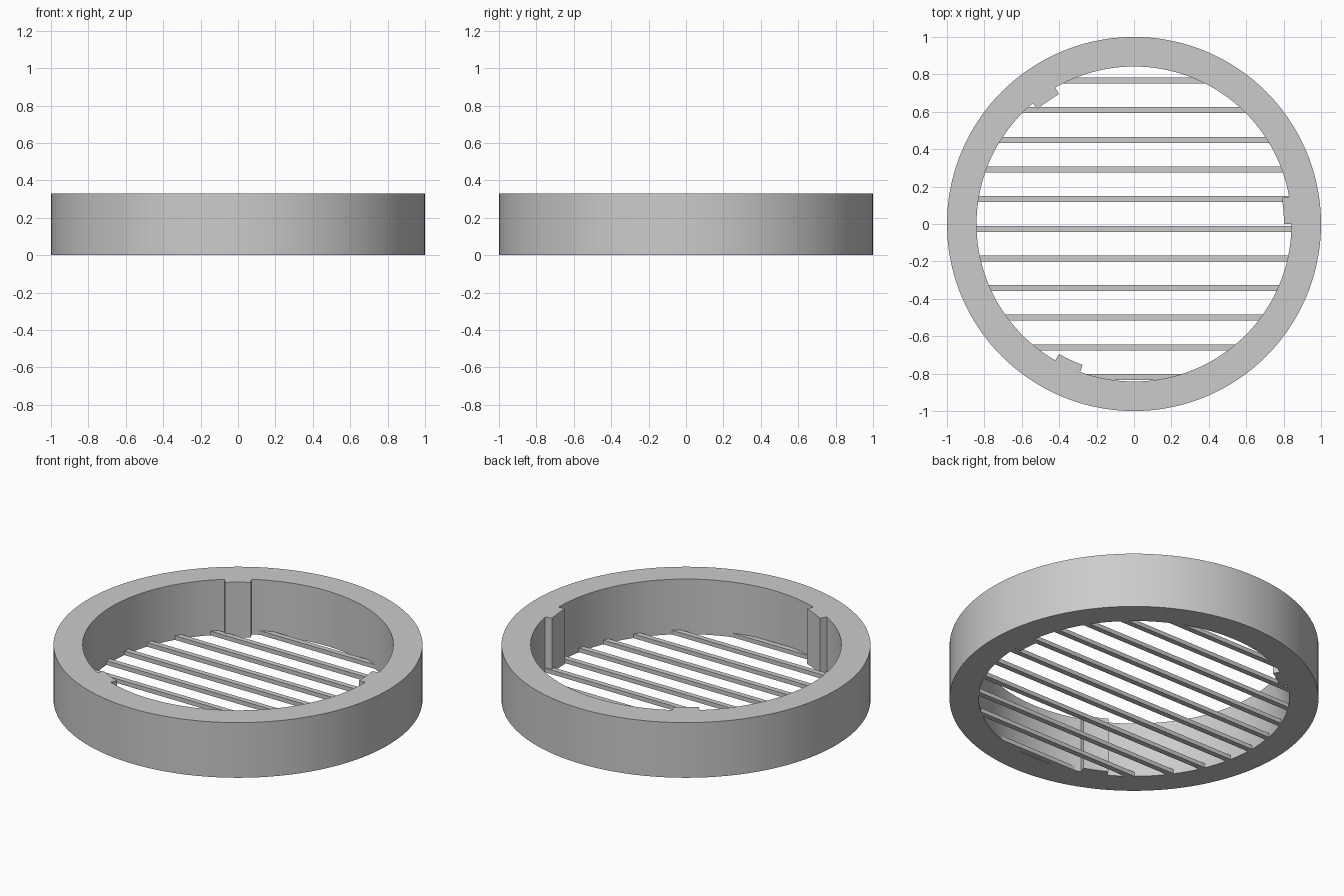
import bpy, bmesh
from math import sin, cos, radians, sqrt

cube = bpy.data.objects.get("Cube")
if cube:
    bpy.data.objects.remove(cube, do_unlink=True)

HEIGHT = 0.33
OUTER, INNER, TAB = 1.0, 0.842, 0.802
SEGMENTS = 144
STEP = 360 / SEGMENTS
TAB_SPAN = 10                      # degrees covered by each tab
BAR_COUNT, BAR_GAP, BAR_WIDTH, BAR_HEIGHT = 11, 0.1585, 0.032, 0.025

grey = bpy.data.materials.new("light grey")
grey.use_nodes = True
colour = (0.6, 0.6, 0.6, 1)
grey.diffuse_color = colour
grey.node_tree.nodes["Principled BSDF"].inputs["Base Color"].default_value = colour


def extruded(name, cells, height):
    """Raise a set of flat outlines at z = 0 into one closed solid."""
    bm = bmesh.new()
    for cell in cells:
        bm.faces.new([bm.verts.new((x, y, 0)) for x, y in cell])
    bmesh.ops.remove_doubles(bm, verts=bm.verts, dist=0.0001)
    result = bmesh.ops.extrude_face_region(bm, geom=bm.faces[:], use_keep_orig=True)
    top = [v for v in result["geom"] if isinstance(v, bmesh.types.BMVert)]
    bmesh.ops.translate(bm, verts=top, vec=(0, 0, height))
    bmesh.ops.recalc_face_normals(bm, faces=bm.faces)
    mesh = bpy.data.meshes.new(name)
    bm.to_mesh(mesh)
    bm.free()
    mesh.materials.append(grey)
    obj = bpy.data.objects.new(name, mesh)
    bpy.context.collection.objects.link(obj)
    return obj


def sector(r_out, r_in, start):
    a, b = radians(start % 360), radians((start + STEP) % 360)
    return [(r * cos(t), r * sin(t))
            for r, t in ((r_in, a), (r_out, a), (r_out, b), (r_in, b))]


# Ring wall with three full-height tabs on the inside
cells = []
for i in range(SEGMENTS):
    angle = i * STEP
    cells.append(sector(OUTER, INNER, angle))
    if angle % 120 < TAB_SPAN:
        cells.append(sector(INNER, TAB, angle))
ring = extruded("ring_wall", cells, HEIGHT)
bpy.context.view_layer.objects.active = ring
ring.select_set(True)
bpy.ops.object.shade_smooth_by_angle(angle=radians(30))

# Grille bars, with ends following the inside of the ring
for i in range(BAR_COUNT):
    centre = 0.767 - i * BAR_GAP
    ys = [centre + BAR_WIDTH * k / 4 for k in (-2, -1, 0, 1, 2)]
    right = [(sqrt((INNER + 0.003) ** 2 - y * y), y) for y in ys]
    left = [(-x, y) for x, y in reversed(right)]
    extruded(f"grille_bar_{i + 1}", [right + left], BAR_HEIGHT)
